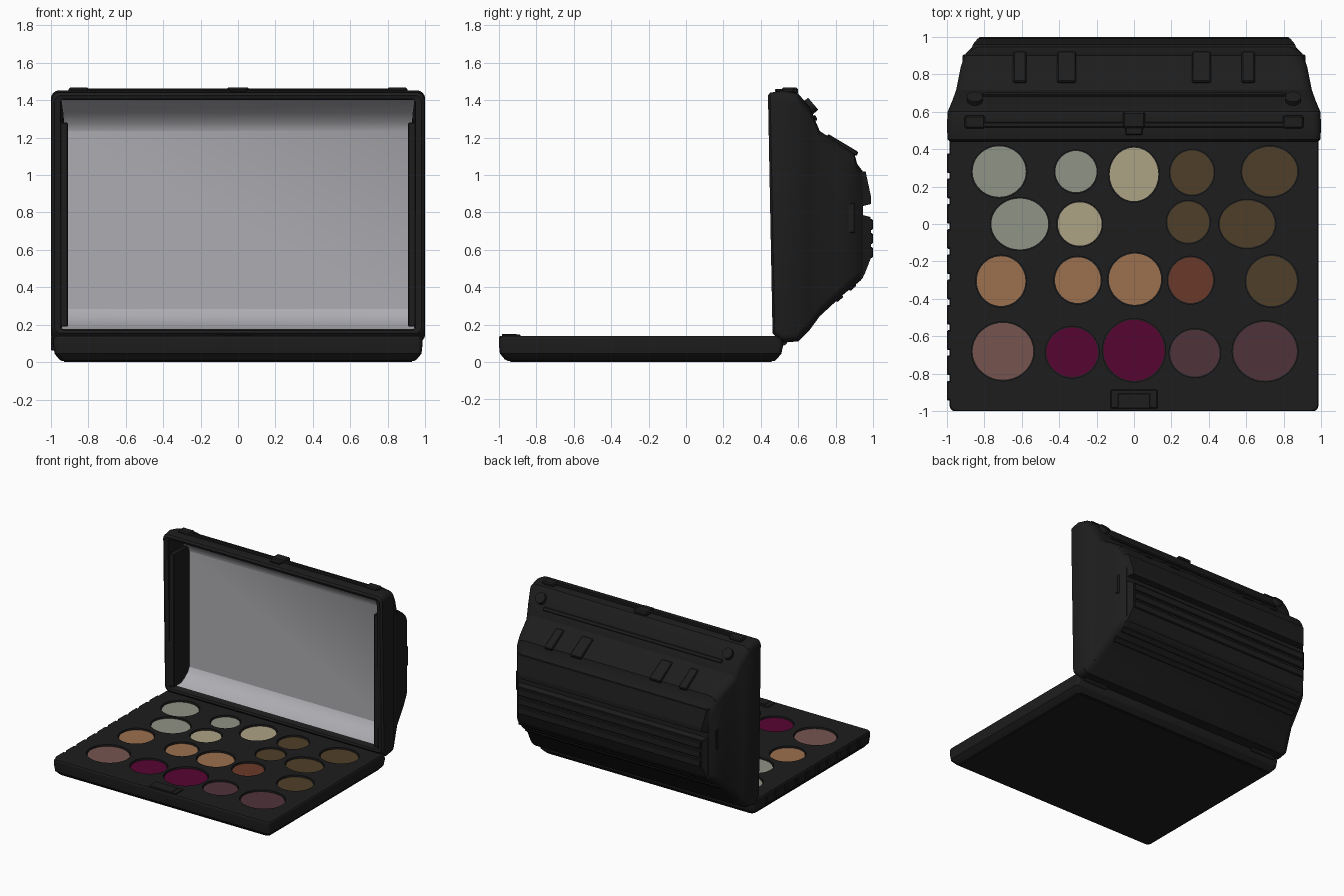
import bpy, bmesh, math
from mathutils import Matrix

if "Cube" in bpy.data.objects:
    bpy.data.objects.remove(bpy.data.objects["Cube"])


def srgb(r, g, b):
    f = lambda c: (c / 255 / 12.92) if c < 11 else ((c / 255 + 0.055) / 1.055) ** 2.4
    return (f(r), f(g), f(b), 1)


COLOURS = {
    "black_plastic": srgb(29, 29, 29), "mirror_grey": srgb(173, 173, 178),
    "sage_grey": srgb(144, 147, 134), "beige": srgb(174, 162, 133),
    "olive_brown": srgb(79, 63, 40), "copper": srgb(156, 112, 77),
    "rust": srgb(107, 57, 41), "rose": srgb(118, 84, 79),
    "berry": srgb(87, 5, 50), "mauve": srgb(79, 51, 58),
}
MATS = {}
for n, c in COLOURS.items():
    MATS[n] = bpy.data.materials.new(n)
    MATS[n].diffuse_color = c


def finish(name, bm, *mats, smooth=0):
    bmesh.ops.recalc_face_normals(bm, faces=bm.faces)
    me = bpy.data.meshes.new(name)
    bm.to_mesh(me)
    bm.free()
    ob = bpy.data.objects.new(name, me)
    bpy.context.collection.objects.link(ob)
    for m in mats:
        me.materials.append(MATS[m])
    if smooth:
        bpy.ops.object.select_all(action='DESELECT')
        ob.select_set(True)
        bpy.context.view_layer.objects.active = ob
        bpy.ops.object.shade_smooth_by_angle(angle=math.radians(smooth))
    return ob


def rounded_rect(hw, lo, hi, r, n=4):
    pts = []
    for k, (cx, cy) in enumerate([(hw - r, hi - r), (r - hw, hi - r), (r - hw, lo + r), (hw - r, lo + r)]):
        for i in range(n + 1):
            a = math.pi / 2 * (k + i / n)
            pts.append((cx + r * math.cos(a), cy + r * math.sin(a)))
    return pts


def loft(rings):
    """Skin a list of equal-length point rings; returns bmesh and faces per band."""
    bm = bmesh.new()
    vs = [[bm.verts.new(p) for p in ring] for ring in rings]
    n = len(vs[0])
    bands = [[bm.faces.new(vs[0])]]
    for a, b in zip(vs, vs[1:]):
        bands.append([bm.faces.new((a[i], a[(i + 1) % n], b[(i + 1) % n], b[i])) for i in range(n)])
    bands.append([bm.faces.new(vs[-1])])
    return bm, bands


def box(name, c, s, rx=0, bevel=0.006):
    bm = bmesh.new()
    bmesh.ops.create_cube(bm, size=1, matrix=Matrix.Translation(c) @ Matrix.Rotation(rx, 4, 'X')
                          @ Matrix.Diagonal((*s, 1)))
    bmesh.ops.bevel(bm, geom=bm.edges[:], offset=min(bevel, min(s) * 0.3), segments=1, affect='EDGES')
    return finish(name, bm, "black_plastic")


def prism(name, profile, hw_list):
    """Side profile (y, z) stretched across x, with a half width per point."""
    bm, _ = loft([[(s * w, y, z) for (y, z), w in zip(profile, hw_list)] for s in (-1, 1)])
    return finish(name, bm, "black_plastic")


def cylinder(bm, c, rx, ry, h, rot=Matrix()):
    bmesh.ops.create_cone(bm, cap_ends=True, segments=40, radius1=1, radius2=1, depth=1,
                          matrix=Matrix.Translation(c) @ rot @ Matrix.Diagonal((rx, ry, h, 1)))


# --- colour pans: x, y, radius x, radius y, colour
PANS = [
    (-.72, .28, .142, .135, "sage_grey"), (-.31, .28, .11, .11, "sage_grey"),
    (0, .265, .13, .143, "beige"), (.31, .275, .115, .118, "olive_brown"),
    (.725, .28, .147, .132, "olive_brown"),
    (-.61, 0, .152, .136, "sage_grey"), (-.29, 0, .117, .116, "beige"),
    (.29, .01, .112, .11, "olive_brown"), (.605, 0, .147, .126, "olive_brown"),
    (-.71, -.305, .13, .133, "copper"), (-.3, -.3, .122, .122, "copper"),
    (.005, -.295, .14, .137, "copper"), (.303, -.3, .119, .122, "rust"),
    (.735, -.305, .135, .134, "olive_brown"),
    (-.7, -.68, .162, .152, "rose"), (-.33, -.685, .138, .132, "berry"),
    (0, -.675, .163, .163, "berry"), (.325, -.69, .132, .125, "mauve"),
    (.7, -.68, .17, .157, "mauve"),
]

# --- base tray: (z, half width, front y, back y, corner radius)
bm, _ = loft([[(x, y, z) for x, y in rounded_rect(w, f, b, r)] for z, w, f, b, r in [
    (.005, .94, -.95, .475, .03), (.015, .955, -.97, .485, .03), (.045, .98, -.995, .51, .03),
    (.09, .985, -1, .52, .03), (.13, .985, -1, .515, .03), (.14, .98, -.995, .5, .03)]])
base = finish("base_tray", bm, "black_plastic", smooth=20)
bm = bmesh.new()
for x, y, rx, ry, _ in PANS:
    cylinder(bm, (x, y, .16), rx + .006, ry + .006, .08)
wells = finish("well_cutter", bm, "black_plastic")
mod = base.modifiers.new("wells", 'BOOLEAN')
mod.object, mod.solver = wells, 'EXACT'
bpy.context.view_layer.objects.active = base
bpy.ops.object.modifier_apply(modifier="wells")
bpy.data.objects.remove(wells)
for i, (x, y, rx, ry, col) in enumerate(PANS):
    bm = bmesh.new()
    cylinder(bm, (x, y, .123), rx, ry, .009)
    finish(f"pan_{i + 1}_{col}", bm, col)

# base details: toothed left edge, raised foot, front latch, thumb lip
for i in range(10):
    box(f"edge_tooth_{i + 1}", (-.985, -.89 + i * .135, .10), (.03, .105, .075))
box("base_foot", (0, -.24, .01), (1.86, 1.40, .02), bevel=.004)
box("latch_plate", (0, -.935, .14), (.25, .10, .014))
box("latch_inset", (0, -.945, .146), (.17, .08, .008))
box("thumb_lip", (0, -.99, .09), (.22, .02, .018))

# --- lid shell: inner bowl to front rim to outer bulge (y, half width, low z, high z, radius)
LID = [
    (.665, .93, .285, 1.235, .01), (.645, .932, .25, 1.28, .01), (.60, .935, .215, 1.33, .01),
    (.50, .945, .178, 1.40, .01), (.445, .948, .17, 1.405, .02),
    (.438, .98, .155, 1.425, .035), (.45, .995, .14, 1.44, .04), (.52, 1, .105, 1.452, .045),
    (.60, .995, .11, 1.435, .05), (.66, .97, .17, 1.365, .06), (.715, .95, .245, 1.235, .06),
    (.84, .925, .36, 1.155, .06), (.90, .905, .41, 1.115, .06), (.915, .895, .42, 1.06, .06),
    (.945, .865, .45, 1.02, .04)]
# the front rim leans forward slightly towards its top
lean = lambda y, z: .025 * (1.44 - z) / 1.3 if y < .51 else 0
bm, bands = loft([[(x, y + lean(y, z), z) for x, z in rounded_rect(w, lo, hi, r)]
                  for y, w, lo, hi, r in LID])
bm.normal_update()
for band in bands[:4]:
    for f in band:
        if abs(f.normal.x) < .6:
            f.material_index = 1
finish("lid_shell", bm, "black_plastic", "mirror_grey", smooth=25)

# --- back of lid: two plates with a groove between, and long ribs
prism("back_upper_plate", [(.93, 1.02), (.96, 1.02), (.99, .88), (.99, .845), (.93, .83)],
      [.87, .86, .835, .835, .87])
prism("back_lower_plate", [(.93, .79), (.987, .775), (.99, .56), (.955, .47), (.93, .43)],
      [.87, .835, .835, .855, .87])
for i, z in enumerate((.735, .66, .585)):
    box(f"back_rib_{i + 1}", (0, .985, z), (1.66, .03, .058))
for i, (y, z, w) in enumerate([(.89, .40, 1.72), (.82, .34, 1.76)]):
    box(f"lower_rib_{i + 1}", (0, y, z), (w, .045, .016), rx=math.radians(42))
box("upper_ledge", (0, .69, 1.305), (1.62, .016, .03), rx=math.radians(25))

# tabs on the upper slope, corner pins, hinge knuckles, side panels and mirror side walls
for s, side in ((-1, "left"), (1, "right")):
    for n, x, w in (("outer", .61, .07), ("inner", .36, .10)):
        box(f"{side}_{n}_tab", (s * x, .835, 1.16), (w, .19, .026), rx=math.radians(-31))
    bm = bmesh.new()
    cylinder(bm, (s * .85, .655, 1.36), .042, .042, .065, Matrix.Rotation(math.radians(-50), 4, 'X'))
    finish(f"{side}_corner_pin", bm, "black_plastic", smooth=30)
    bm = bmesh.new()
    cylinder(bm, (s * .82, .515, .115), .028, .028, .22, Matrix.Rotation(math.pi / 2, 4, 'Y'))
    finish(f"{side}_hinge_knuckle", bm, "black_plastic", smooth=30)
    box(f"{side}_top_bump", (s * .85, .545, 1.452), (.11, .07, .03), bevel=.01)
    box(f"{side}_side_panel", (s * .905, .88, .77), (.02, .05, .16))
    box(f"{side}_mirror_wall", (s * .93, .568, .735), (.045, .205, 1.09))

# --- top edge of lid: long bar and clasp
box("top_bar", (0, .53, 1.452), (1.78, .03, .022))
box("top_clasp", (0, .555, 1.45), (.12, .09, .036), bevel=.01)
box("clasp_lip", (0, .50, 1.452), (.09, .05, .016))

for m in bpy.data.materials:
    if m.users and not m.is_grease_pencil:
        m.use_nodes = True
        m.node_tree.nodes["Principled BSDF"].inputs["Base Color"].default_value = m.diffuse_color
